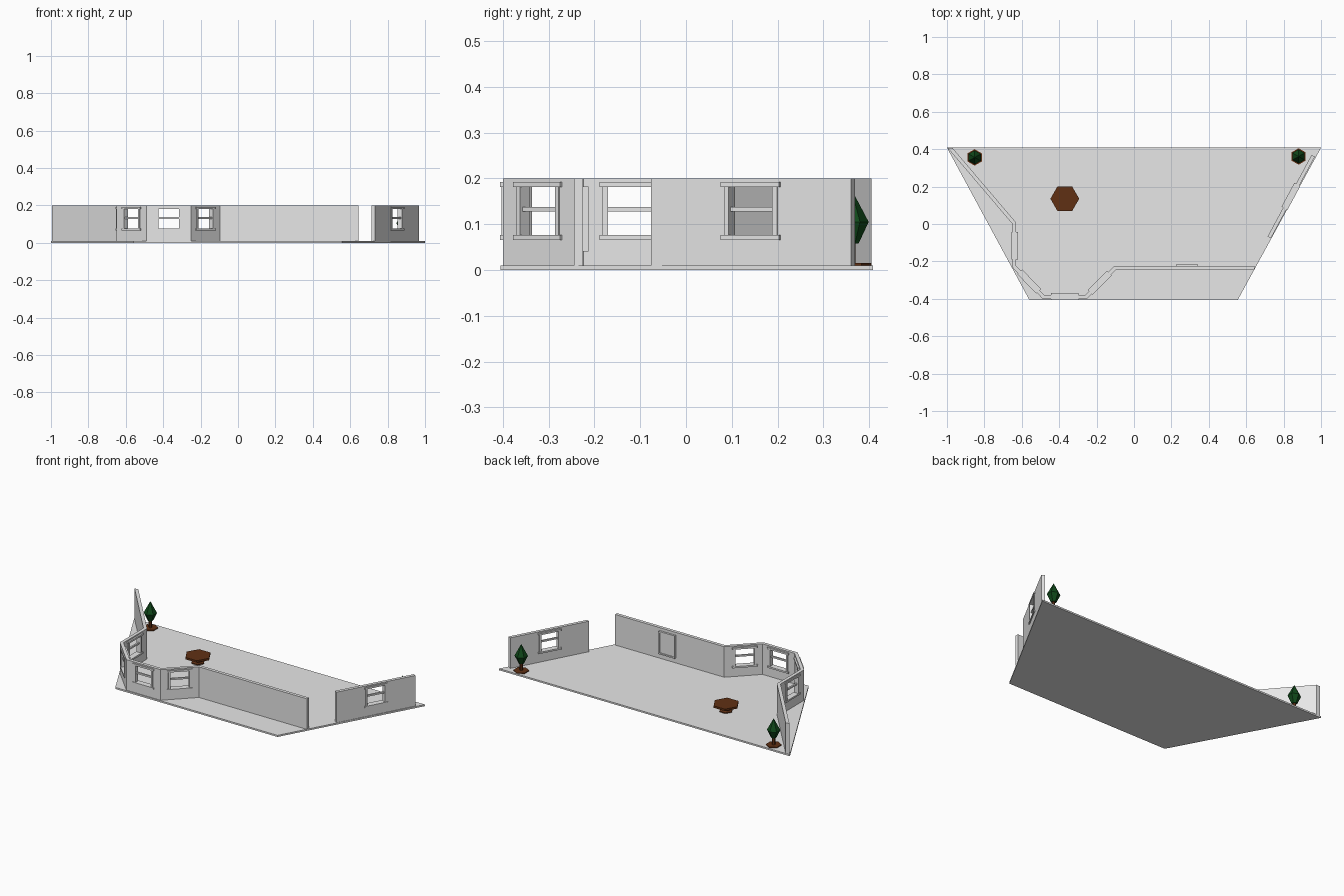
import bpy, bmesh, math
from mathutils import Vector, Matrix

cube = bpy.data.objects.get("Cube")
if cube:
    bpy.data.objects.remove(cube)


def material(name, rgb):
    m = bpy.data.materials.new(name)
    m.use_nodes = True
    m.diffuse_color = (*rgb, 1)
    m.node_tree.nodes["Principled BSDF"].inputs["Base Color"].default_value = (*rgb, 1)
    return m


GREY = material("light grey", (0.8, 0.8, 0.8))
BROWN = material("brown", (0.118, 0.03, 0.007))
GREEN = material("dark green", (0.005, 0.065, 0.01))

FLOOR, TOP, THICK = 0.01, 0.2, 0.02


def finish(name, bm, mat):
    bmesh.ops.recalc_face_normals(bm, faces=bm.faces)
    me = bpy.data.meshes.new(name)
    bm.to_mesh(me)
    bm.free()
    me.materials.append(mat)
    ob = bpy.data.objects.new(name, me)
    bpy.context.collection.objects.link(ob)
    return ob


def prism(bm, outline, z0, z1):
    """Upright solid over a footprint."""
    lo = [bm.verts.new((p[0], p[1], z0)) for p in outline]
    hi = [bm.verts.new((p[0], p[1], z1)) for p in outline]
    bm.faces.new(lo)
    bm.faces.new(hi)
    for i in range(len(lo)):
        j = (i + 1) % len(lo)
        bm.faces.new((lo[i], lo[j], hi[j], hi[i]))


def lathe(name, profile, centre, mat, start=0.0, sides=6):
    """Stack of six-sided rings given as (radius, height)."""
    bm = bmesh.new()
    rings = []
    for r, z in profile:
        if r == 0:
            rings.append([bm.verts.new((centre[0], centre[1], z))] * sides)
            continue
        ang = [start + 2 * math.pi * i / sides for i in range(sides)]
        rings.append([bm.verts.new((centre[0] + r * math.cos(a),
                                    centre[1] + r * math.sin(a), z)) for a in ang])
    for a, b in zip(rings, rings[1:]):
        for i in range(sides):
            j = (i + 1) % sides
            quad = list(dict.fromkeys((a[i], a[j], b[j], b[i])))
            bm.faces.new(quad)
    for ring in (rings[0], rings[-1]):
        if len(set(ring)) > 1:
            bm.faces.new(ring)
    return finish(name, bm, mat)


# Window sizes: half opening, jamb, trim half width, and heights
HALF, JAMB, TRIM = 0.056, 0.012, 0.073
SILL, HEAD = 0.071, 0.187


def wall(name, p0, p1, q0, q1, window=False):
    """Wall between an outer edge p0-p1 and an inner edge q0-q1."""
    p0, p1, q0, q1 = map(Vector, (p0, p1, q0, q1))
    bm = bmesh.new()
    if not window:
        prism(bm, (p0, p1, q1, q0), FLOOR, TOP)
        finish(name, bm, GREY)
        return
    d = (p1 - p0).normalized()
    n = Vector((-d.y, d.x))
    mid = (p0 + p1) / 2
    a, b = mid - d * HALF, mid + d * HALF
    ai, bi = a + n * THICK, b + n * THICK
    prism(bm, (p0, a, ai, q0), FLOOR, TOP)
    prism(bm, (b, p1, q1, bi), FLOOR, TOP)
    prism(bm, (a, b, bi, ai), FLOOR, SILL)
    prism(bm, (a, b, bi, ai), HEAD, TOP)
    finish(name, bm, GREY)

    # Window frame: lintel, sill, jambs and meeting rail
    bm = bmesh.new()

    def bar(u0, u1, v0, v1, z0, z1):
        prism(bm, [mid + d * u + n * v for u, v in
                   ((u0, v0), (u1, v0), (u1, v1), (u0, v1))], z0, z1)

    out, inn = -0.006, THICK + 0.01
    bar(-TRIM, TRIM, out, inn, 0.181, 0.192)
    bar(-TRIM, TRIM, out, inn, 0.066, 0.076)
    for s in (-1, 1):
        u = sorted((s * (HALF - 0.002), s * (HALF + JAMB - 0.002)))
        bar(u[0], u[1], out + 0.003, inn - 0.004, 0.076, 0.181)
    bar(-HALF, HALF, 0.005, 0.015, 0.128, 0.138)
    finish(name + "_window_frame", bm, GREY)


# Floor slab
bm = bmesh.new()
prism(bm, ((-1, 0.408), (-0.56, -0.405), (0.555, -0.405), (1, 0.408)), 0, FLOOR)
finish("floor", bm, GREY)

# Chain of walls with a bay, mitred at the corners
outer = [Vector(p) for p in ((-0.995, 0.405), (-0.65, 0.0), (-0.65, -0.232), (-0.488, -0.4),
                             (-0.252, -0.4), (-0.097, -0.245), (0.645, -0.245))]
dirs = [(b - a).normalized() for a, b in zip(outer, outer[1:])]
norms = [Vector((-d.y, d.x)) for d in dirs]
inner = [Vector((outer[0].x + THICK / norms[0].x, outer[0].y))]
for i in range(1, len(outer) - 1):
    m = (norms[i - 1] + norms[i]).normalized()
    inner.append(outer[i] + m * (THICK / m.dot(norms[i])))
inner.append(outer[-1] + norms[-1] * THICK)
names = ("back_right_wall", "side_bay_wall", "corner_bay_wall", "front_bay_wall",
         "inner_bay_wall", "front_wall")
for i, nm in enumerate(names):
    wall(nm, outer[i], outer[i + 1], inner[i], inner[i + 1], window=0 < i < 5)

# Free-standing wall on the left side
g0, g1 = Vector((0.732, -0.076)), Vector((0.967, 0.36))
gd = (g1 - g0).normalized()
gn = Vector((-gd.y, gd.x)) * THICK
wall("left_wall", g0, g1, g0 + gn, g1 + gn, window=True)

# Framed panel on the inside of the front wall
X0, X1, Z0, Z1, Y0, B = 0.227, 0.34, 0.04, 0.182, -0.225, 0.008
bm = bmesh.new()
for x0, x1, z0, z1, y1 in ((X0, X0 + B, Z0, Z1, -0.213), (X1 - B, X1, Z0, Z1, -0.213),
                           (X0 + B, X1 - B, Z0, Z0 + B, -0.213),
                           (X0 + B, X1 - B, Z1 - B, Z1, -0.213),
                           (X0 + B, X1 - B, Z0 + B, Z1 - B, -0.219)):
    prism(bm, ((x0, Y0), (x1, Y0), (x1, y1), (x0, y1)), z0, z1)
finish("wall_panel", bm, GREY)

# Six-sided pedestal table
lathe("table", [(0.04, FLOOR), (0.04, 0.016), (0.028, 0.02), (0.028, 0.036), (0.077, 0.044),
                (0.077, 0.056)], (-0.37, 0.135), BROWN)

# Two small trees on soil discs
for side, c in (("right", (-0.852, 0.356)), ("left", (0.88, 0.361))):
    lathe(side + "_tree_soil", [(0.044, FLOOR), (0.044, 0.015)], c, BROWN, math.pi / 2)
    lathe(side + "_tree_trunk", [(0.009, 0.015), (0.009, 0.07)], c, BROWN, math.pi / 2)
    lathe(side + "_tree_foliage", [(0.016, 0.058), (0.038, 0.105), (0, 0.177)], c, GREEN,
          math.pi / 2)
